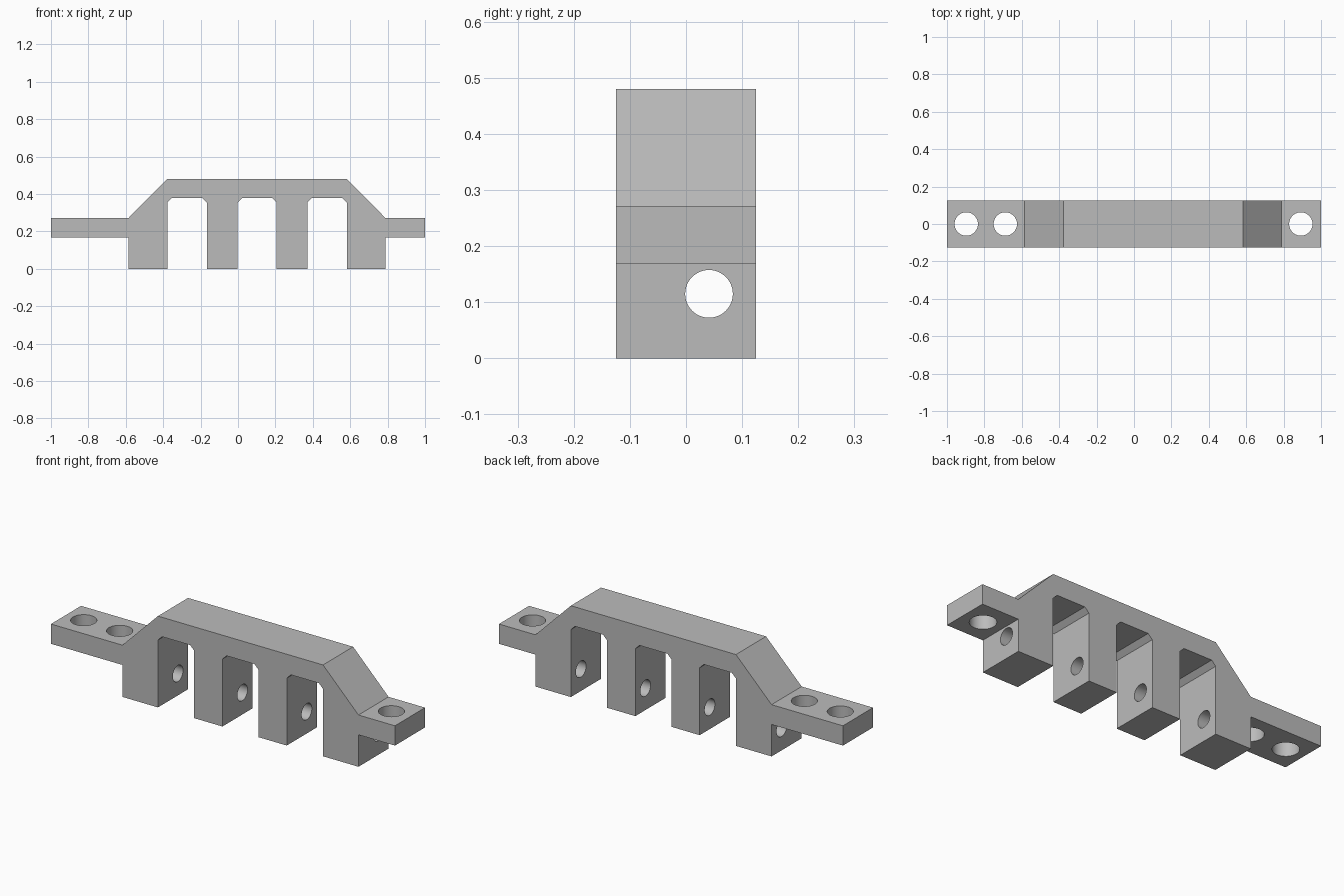
import bpy, bmesh, math

if "Cube" in bpy.data.objects:
    bpy.data.objects.remove(bpy.data.objects["Cube"])

HALF = 0.125      # half depth of the bracket
CH = 0.024        # chamfer at the slot tops

grey = bpy.data.materials.new("plain grey")
grey.diffuse_color = (0.5, 0.5, 0.5, 1)
grey.use_nodes = True
grey.node_tree.nodes["Principled BSDF"].inputs["Base Color"].default_value = grey.diffuse_color

# Side outline: tabs, sloped shoulders, four legs with chamfered slots between
outline = [(-1, 0.168), (-1, 0.272), (-0.585, 0.272), (-0.378, 0.48),
           (0.582, 0.48), (0.788, 0.272), (1, 0.272), (1, 0.168),
           (0.788, 0.168), (0.788, 0)]
for left, right in ((0.371, 0.582), (-0.003, 0.207), (-0.378, -0.167)):
    outline += [(right, 0), (right, 0.378 - CH), (right - CH, 0.378),
                (left + CH, 0.378), (left, 0.378 - CH), (left, 0)]
outline += [(-0.585, 0), (-0.585, 0.168)]

# Bracket body extruded through the depth
bm = bmesh.new()
face = bm.faces.new([bm.verts.new((x, -HALF, z)) for x, z in outline])
ext = bmesh.ops.extrude_face_region(bm, geom=[face])
bmesh.ops.translate(bm, vec=(0, 2 * HALF, 0),
                    verts=[v for v in ext["geom"] if isinstance(v, bmesh.types.BMVert)])
bmesh.ops.recalc_face_normals(bm, faces=bm.faces)
mesh = bpy.data.meshes.new("bracket")
bm.to_mesh(mesh)
bm.free()
mesh.materials.append(grey)
bracket = bpy.data.objects.new("bracket", mesh)
bpy.context.collection.objects.link(bracket)


def drill(name, radius, length, location, rotation=(0, 0, 0)):
    """Cut a round hole through the bracket."""
    bpy.ops.mesh.primitive_cylinder_add(vertices=48, radius=radius, depth=length,
                                        location=location, rotation=rotation)
    cutter = bpy.context.object
    cutter.name = name
    cutter.data.materials.append(grey)
    cutter.hide_render = True
    mod = bracket.modifiers.new(name, 'BOOLEAN')
    mod.operation = 'DIFFERENCE'
    mod.solver = 'EXACT'
    mod.object = cutter
    bpy.context.view_layer.objects.active = bracket
    bpy.ops.object.modifier_apply(modifier=name)
    bpy.data.objects.remove(cutter)


# Bolt holes in the tabs
for i, x in enumerate((-0.897, -0.688, 0.892)):
    drill(f"bolt_hole_{i}", 0.0625, 0.3, (x, 0, 0.22))

# Rod hole running through every leg
drill("rod_hole", 0.0425, 2.4, (0, 0.041, 0.115), (0, math.pi / 2, 0))

# Smooth hole walls, sharp edges elsewhere
bpy.ops.object.select_all(action='DESELECT')
bracket.select_set(True)
bpy.context.view_layer.objects.active = bracket
bpy.ops.object.shade_smooth_by_angle(angle=math.radians(30))
